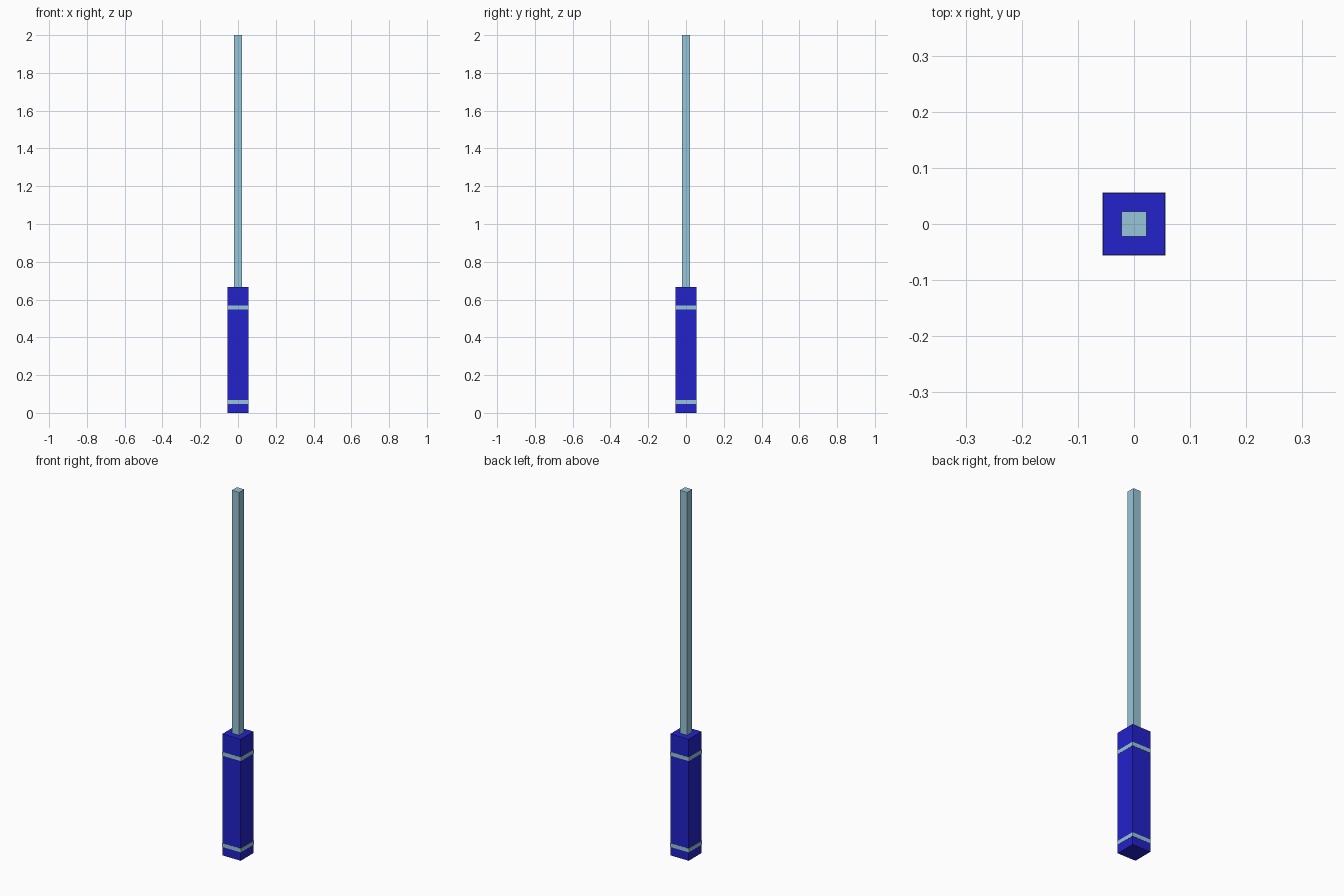
import bpy

if "Cube" in bpy.data.objects:
    bpy.data.objects.remove(bpy.data.objects["Cube"])


def material(name, color):
    m = bpy.data.materials.new(name)
    m.diffuse_color = color
    m.use_nodes = True
    m.node_tree.nodes["Principled BSDF"].inputs["Base Color"].default_value = m.diffuse_color
    return m


blue = material("deep_blue", (0.016, 0.016, 0.59, 1))
pale = material("pale_blue", (0.31, 0.56, 0.68, 1))


def square_bar(name, width, z0, z1, mat):
    bpy.ops.mesh.primitive_cube_add(size=1, location=(0, 0, (z0 + z1) / 2))
    ob = bpy.context.object
    ob.name = name
    ob.scale = (width, width, z1 - z0)
    bpy.ops.object.transform_apply(location=False, rotation=False, scale=True)
    ob.data.materials.append(mat)
    return ob


# Square grip
square_bar("handle", 0.111, 0, 0.667, blue)

# Slightly raised bands around the grip
for name, z in (("lower_band", 0.057), ("upper_band", 0.558)):
    square_bar(name, 0.113, z - 0.0105, z + 0.0105, pale)

# Long square blade rising from the grip
square_bar("blade", 0.044, 0.66, 2.0, pale)
